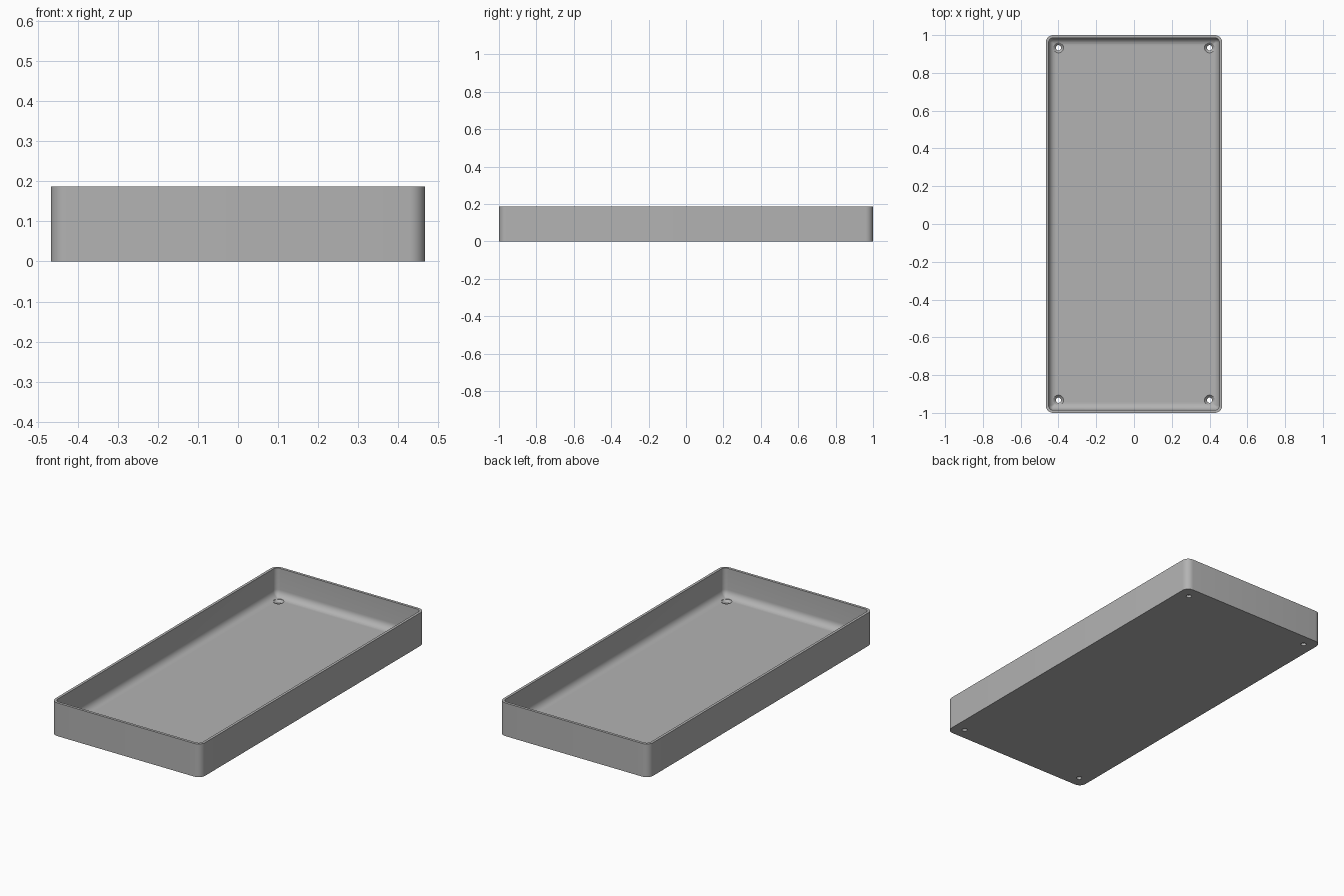
import bpy, bmesh, math

cube = bpy.data.objects.get("Cube")
if cube:
    bpy.data.objects.remove(cube, do_unlink=True)

HX, HY, HEIGHT = 0.467, 1.0, 0.187
CORNER, WALL, FLOOR, FILLET = 0.04, 0.015, 0.027, 0.04

grey = bpy.data.materials.new("light grey")
grey.use_nodes = True
color = (0.45, 0.45, 0.45, 1)
grey.diffuse_color = color
grey.node_tree.nodes["Principled BSDF"].inputs["Base Color"].default_value = color


def rounded_ring(bm, inset, z, steps=8):
    """Rounded rectangle of vertices, inset from the outer wall."""
    r = max(CORNER - inset, 0.004)
    ring = []
    for k, (sx, sy) in enumerate(((1, 1), (-1, 1), (-1, -1), (1, -1))):
        for i in range(steps + 1):
            a = math.pi / 2 * (k + i / steps)
            ring.append(bm.verts.new((sx * (HX - inset - r) + r * math.cos(a),
                                      sy * (HY - inset - r) + r * math.sin(a), z)))
    return ring


def loft(name, rings_of):
    """Skin a stack of rings and cap both ends."""
    bm = bmesh.new()
    rings = rings_of(bm)
    for a, b in zip(rings, rings[1:]):
        for i in range(len(a)):
            j = (i + 1) % len(a)
            bm.faces.new((a[i], a[j], b[j], b[i]))
    bm.faces.new(rings[0][::-1])
    bm.faces.new(rings[-1])
    bmesh.ops.recalc_face_normals(bm, faces=bm.faces)
    mesh = bpy.data.meshes.new(name)
    bm.to_mesh(mesh)
    bm.free()
    mesh.materials.append(grey)
    obj = bpy.data.objects.new(name, mesh)
    bpy.context.collection.objects.link(obj)
    return obj


# Tray shell: outer wall, rim, inner wall, floor fillet
profile = [(0, 0), (0, HEIGHT), (WALL, HEIGHT)]
for i in range(9):
    a = math.pi / 2 * i / 8
    profile.append((WALL + FILLET * (1 - math.cos(a)),
                    FLOOR + FILLET * (1 - math.sin(a))))
tray = loft("tray", lambda bm: [rounded_ring(bm, d, z) for d, z in profile])


# Countersunk screw holes in the four corners
def hole_rings(x, y):
    def build(bm):
        rings = []
        for r, z in ((0.014, -0.02), (0.014, 0.014), (0.027, FLOOR), (0.027, 0.08)):
            rings.append([bm.verts.new((x + r * math.cos(math.tau * i / 32),
                                        y + r * math.sin(math.tau * i / 32), z))
                          for i in range(32)])
        return rings
    return build


bpy.context.view_layer.objects.active = tray
for sx in (-1, 1):
    for sy in (-1, 1):
        cutter = loft("hole_cutter", hole_rings(sx * 0.4, sy * 0.933))
        cutter.hide_render = True
        cut = tray.modifiers.new("screw_hole", 'BOOLEAN')
        cut.operation = 'DIFFERENCE'
        cut.solver = 'EXACT'
        cut.object = cutter
        bpy.ops.object.modifier_apply(modifier=cut.name)
        bpy.data.objects.remove(cutter, do_unlink=True)

# Smooth shading with crisp edges
bpy.ops.object.select_all(action='DESELECT')
tray.select_set(True)
bpy.ops.object.shade_smooth_by_angle(angle=math.radians(30))
